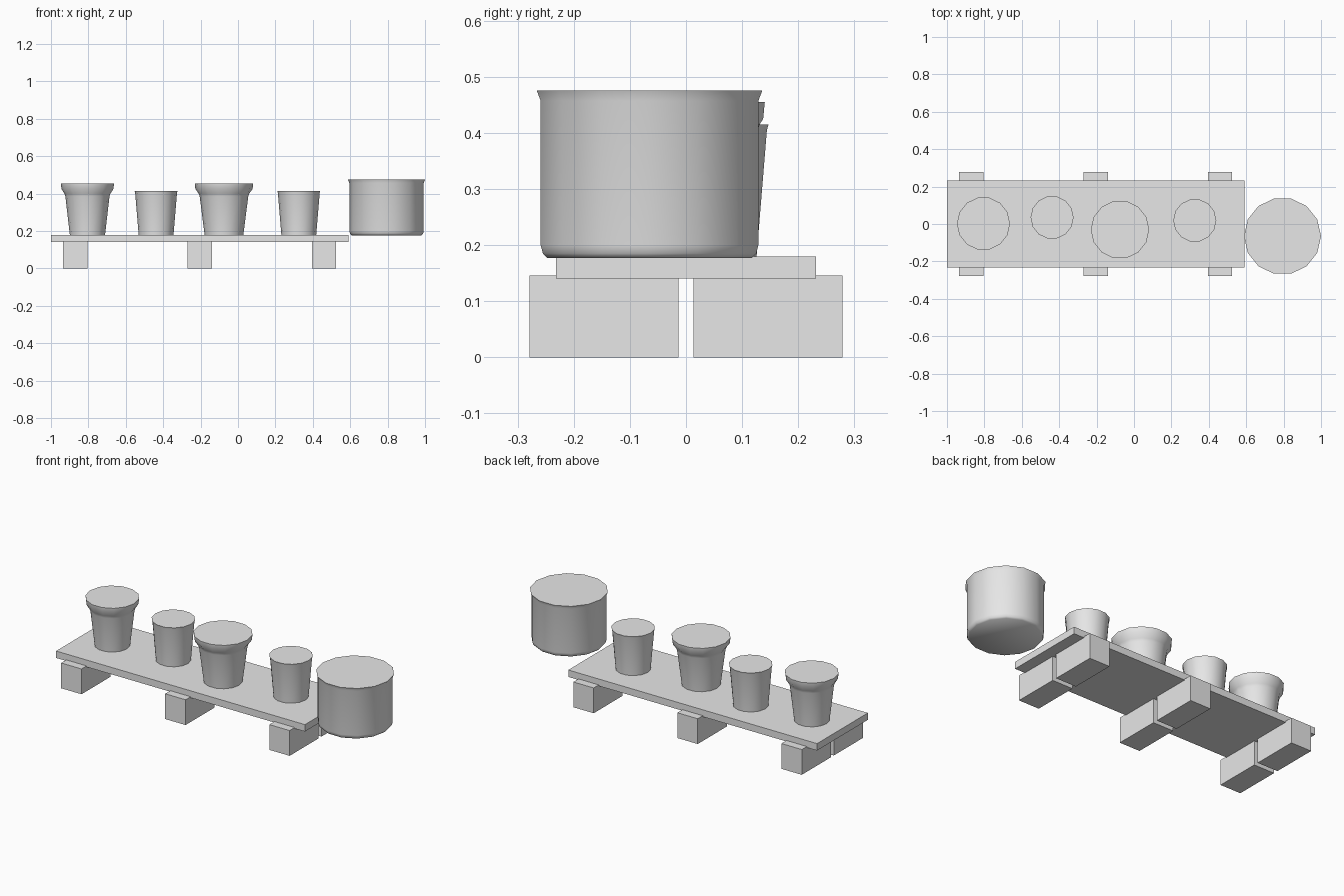
import bpy
from math import sin, cos, pi, radians

if "Cube" in bpy.data.objects:
    bpy.data.objects.remove(bpy.data.objects["Cube"], do_unlink=True)

# One plain clay colour
GREY = (0.8, 0.8, 0.8, 1.0)
clay = bpy.data.materials.new("light_grey")
clay.use_nodes = True
clay.diffuse_color = GREY
clay.node_tree.nodes["Principled BSDF"].inputs["Base Color"].default_value = GREY


def add_mesh(name, verts, faces, location):
    mesh = bpy.data.meshes.new(name)
    mesh.from_pydata(verts, [], faces)
    mesh.materials.append(clay)
    obj = bpy.data.objects.new(name, mesh)
    obj.location = location
    bpy.context.collection.objects.link(obj)
    return obj


def box(name, center, size):
    bpy.ops.mesh.primitive_cube_add(size=1, location=center)
    obj = bpy.context.object
    obj.name = name
    obj.scale = size
    bpy.ops.object.transform_apply(location=False, rotation=False, scale=True)
    obj.data.materials.append(clay)


def pot(name, x, y, profile, widen=1.0, sides=14):
    """Closed turned body from (radius, height) pairs, bottom to top."""
    verts = [(r * widen * cos(2 * pi * i / sides), r * widen * sin(2 * pi * i / sides), z)
             for r, z in profile for i in range(sides)]
    faces = [(k * sides + i, k * sides + (i + 1) % sides,
              (k + 1) * sides + (i + 1) % sides, (k + 1) * sides + i)
             for k in range(len(profile) - 1) for i in range(sides)]
    faces.append(tuple(reversed(range(sides))))
    faces.append(tuple(range(len(verts) - sides, len(verts))))
    obj = add_mesh(name, verts, faces, (x, y, 0))
    bpy.ops.object.select_all(action='DESELECT')
    obj.select_set(True)
    bpy.context.view_layer.objects.active = obj
    bpy.ops.object.shade_smooth_by_angle(angle=radians(65))


# Bench: a plank on three pairs of blocks
box("plank", (-0.205, 0, 0.16), (1.59, 0.464, 0.04))
for place, x in (("right", -0.87), ("middle", -0.205), ("left", 0.46)):
    for end, side in (("front", -1), ("back", 1)):
        box(f"{place}_{end}_block", (x, side * 0.146, 0.073), (0.13, 0.265, 0.146))

# Flared pots with a thick rim
flared = [(0.094, 0.178), (0.118, 0.385), (0.123, 0.4), (0.139, 0.425), (0.142, 0.455)]
pot("right_flared_pot", -0.805, 0.002, flared)
pot("middle_flared_pot", -0.075, -0.03, flared, widen=1.1)

# Small plain tapered pots
tapered = [(0.093, 0.178), (0.112, 0.405), (0.115, 0.415)]
pot("right_small_pot", -0.438, 0.035, tapered)
pot("left_small_pot", 0.325, 0.019, tapered)

# Large tub beside the plank
tub = [(0.187, 0.177), (0.195, 0.185), (0.199, 0.2), (0.199, 0.457), (0.206, 0.475)]
pot("large_tub", 0.794, -0.065, tub)
